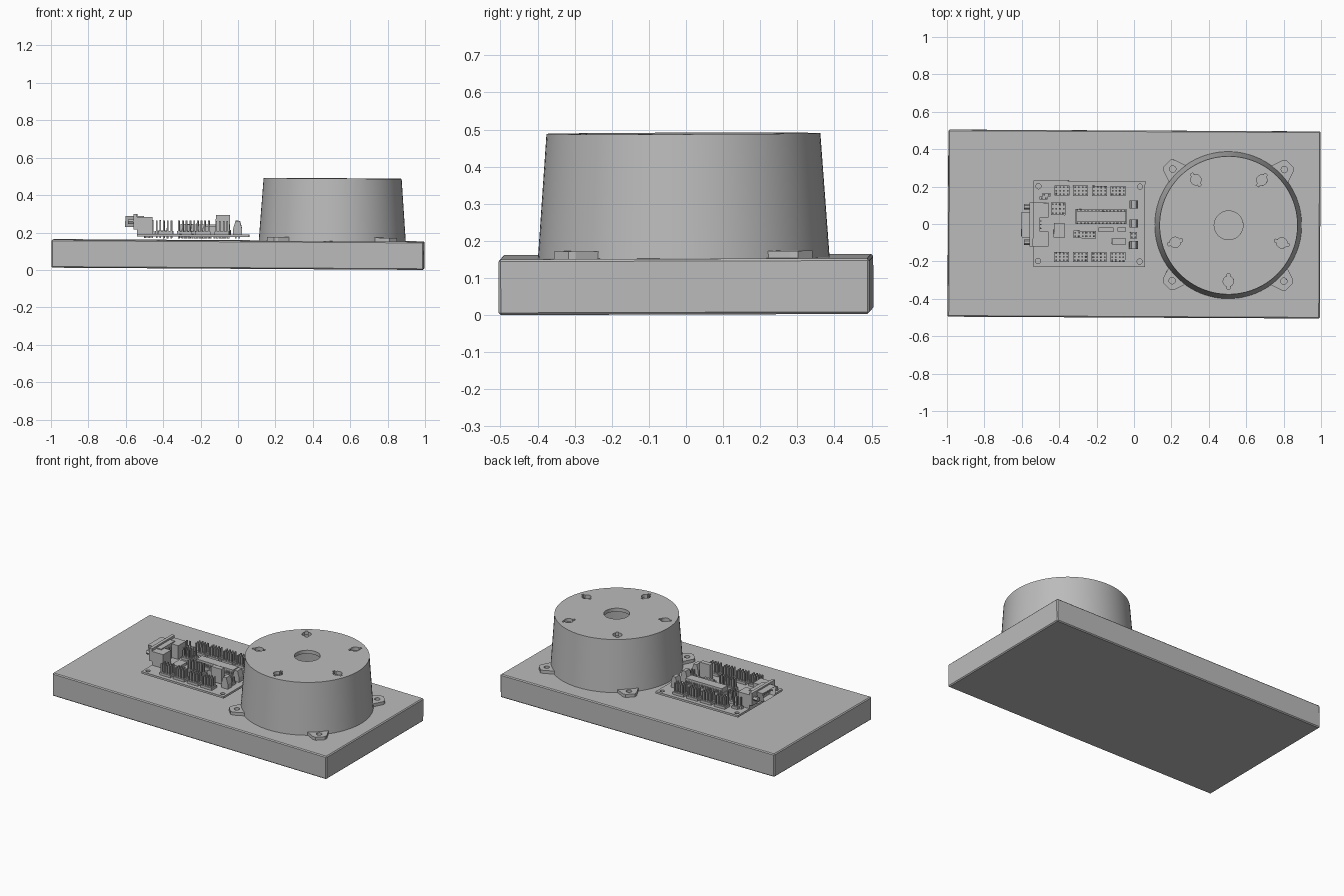
import bpy, bmesh
from math import pi, cos, sin, radians
from mathutils import Matrix, Vector, Euler

if "Cube" in bpy.data.objects:
    bpy.data.objects.remove(bpy.data.objects["Cube"])

grey = bpy.data.materials.new("plain grey")
GREY = (0.5, 0.5, 0.5, 1)
grey.use_nodes = True
grey.diffuse_color = GREY
grey.node_tree.nodes["Principled BSDF"].inputs["Base Color"].default_value = GREY

# The whole assembly leans very slightly
POSE = Matrix.Translation((0, 0, 0.0075)) @ Euler((0.003, 0.006, -0.005)).to_matrix().to_4x4()
PLATE, BOARD = 0.15, 0.182        # top of the plate, top of the circuit board
HUB = Vector((0.503, -0.003, 0))  # centre of the round housing


def finish(name, bm, smooth=False):
    bmesh.ops.recalc_face_normals(bm, faces=bm.faces)
    mesh = bpy.data.meshes.new(name)
    bm.to_mesh(mesh)
    bm.free()
    mesh.materials.append(grey)
    ob = bpy.data.objects.new(name, mesh)
    bpy.context.collection.objects.link(ob)
    ob.matrix_world = POSE
    if smooth:
        activate(ob)
        bpy.ops.object.shade_smooth_by_angle(angle=radians(30))
    return ob


def activate(ob):
    bpy.ops.object.select_all(action='DESELECT')
    ob.select_set(True)
    bpy.context.view_layer.objects.active = ob


def box(bm, x0, x1, y0, y1, z0, z1, m=Matrix()):
    t = Matrix.Translation(((x0 + x1) / 2, (y0 + y1) / 2, (z0 + z1) / 2))
    s = Matrix.Diagonal((x1 - x0, y1 - y0, z1 - z0, 1))
    return bmesh.ops.create_cube(bm, size=1, matrix=m @ t @ s)["verts"]


def rod(bm, x, y, z0, z1, r, n=24, m=Matrix()):
    bmesh.ops.create_cone(bm, cap_ends=True, segments=n, radius1=r, radius2=r, depth=z1 - z0,
                          matrix=m @ Matrix.Translation((x, y, (z0 + z1) / 2)))


def prism(bm, pts, m=Matrix(), depth=0.02):
    face = bm.faces.new([bm.verts.new(m @ Vector((x, y, 0))) for x, y in pts])
    new = bmesh.ops.extrude_face_region(bm, geom=[face])["geom"]
    up = m.to_3x3() @ Vector((0, 0, depth))
    bmesh.ops.translate(bm, vec=up, verts=[v for v in new if isinstance(v, bmesh.types.BMVert)])


def cut(ob, bm):
    cutter = finish("cutter", bm)
    cutter.hide_render = True
    mod = ob.modifiers.new("holes", 'BOOLEAN')
    mod.operation, mod.solver, mod.object = 'DIFFERENCE', 'EXACT', cutter
    activate(ob)
    bpy.ops.object.modifier_apply(modifier=mod.name)
    bpy.data.objects.remove(cutter)


# Base plate with softened edges
bm = bmesh.new()
box(bm, -0.995, 0.995, -0.5, 0.5, 0, PLATE)
bmesh.ops.bevel(bm, geom=bm.edges[:], offset=0.006, segments=1, affect='EDGES')
finish("base_plate", bm)

# Tapered hollow housing, lathed from its wall profile
bm = bmesh.new()
profile = [(0, 0.485), (0.369, 0.485), (0.393, PLATE), (0.373, PLATE), (0.35, 0.462), (0, 0.462)]
verts = [bm.verts.new(HUB + Vector((r, 0, z))) for r, z in profile]
edges = [bm.edges.new(p) for p in zip(verts, verts[1:])]
bmesh.ops.spin(bm, geom=verts + edges, cent=HUB, axis=(0, 0, 1), angle=2 * pi, steps=96)
bmesh.ops.remove_doubles(bm, verts=bm.verts, dist=0.0005)
housing = finish("round_housing", bm)

# Centre opening and five round holes, each crossed by a radial slot
bm, slots = bmesh.new(), bmesh.new()
rod(bm, HUB.x, HUB.y, 0.4, 0.6, 0.077, 48)
for k in range(5):
    m = Matrix.Translation(HUB) @ Matrix.Rotation(-pi / 2 + k * 2 * pi / 5, 4, 'Z')
    rod(bm, 0.3, 0, 0.4, 0.6, 0.028, 24, m)
    box(slots, 0.26, 0.34, -0.008, 0.008, 0.4, 0.6, m)
cut(housing, bm)
cut(housing, slots)
activate(housing)
bpy.ops.object.shade_smooth_by_angle(angle=radians(30))

# Four tapered mounting tabs
bm, holes = bmesh.new(), bmesh.new()
for k in range(4):
    m = Matrix.Translation(HUB + Vector((0, 0, PLATE))) @ Matrix.Rotation(pi / 4 + k * pi / 2, 4, 'Z')
    prism(bm, [(0.38, -0.065), (0.45, -0.042), (0.465, -0.028), (0.465, 0.028), (0.45, 0.042), (0.38, 0.065)], m)
    rod(holes, 0.422, 0, 0.004, 0.1, 0.017, 24, m)
cut(finish("mounting_tabs", bm), holes)

# Circuit board with corner holes
bm, holes = bmesh.new(), bmesh.new()
box(bm, -0.54, 0.058, -0.23, 0.23, BOARD - 0.013, BOARD)
for x in (-0.513, 0.03):
    for y in (-0.2, 0.2):
        rod(holes, x, y, 0.16, 0.2, 0.014)
cut(finish("circuit_board", bm), holes)

# Pin headers: a low block with a grid of pins running through the board
bm = bmesh.new()


def header(cx, cy, nx, ny, px=0.02, py=0.02, top=0.255):
    box(bm, cx - nx * px / 2, cx + nx * px / 2, cy - ny * py / 2, cy + ny * py / 2, BOARD, BOARD + 0.016)
    for i in range(nx):
        for j in range(ny):
            x, y = cx + (i - (nx - 1) / 2) * px, cy + (j - (ny - 1) / 2) * py
            box(bm, x - 0.004, x + 0.004, y - 0.004, y + 0.004, 0.16, top)


for k in range(4):
    for side in (-1, 1):
        header(-0.387 + 0.1 * k, 0.177 * side, 4, 3, 0.02, 0.018)
header(-0.265, -0.057, 6, 2)
header(-0.407, 0.08, 4, 3, 0.019, 0.023)
header(-0.003, -0.06, 2, 2, 0.018, 0.018, 0.23)
header(-0.485, 0.137, 2, 1, 0.022, 0.018)
header(-0.47, 0.155, 2, 1, 0.022, 0.018)
finish("pin_headers", bm)

# Long chip in its socket, with legs along both sides
bm = bmesh.new()
box(bm, -0.315, -0.04, 0.0, 0.078, BOARD, 0.205)
box(bm, -0.31, -0.045, 0.01, 0.068, 0.205, 0.235)
for k in range(14):
    x = -0.304 + 0.0195 * k
    for y in (0.006, 0.072):
        box(bm, x - 0.004, x + 0.004, y - 0.004, y + 0.004, 0.16, 0.222)
finish("long_chip", bm)

# Small parts: chip, crystal, resistor block and upright regulator
bm = bmesh.new()
box(bm, -0.43, -0.373, -0.075, 0.005, BOARD, 0.2)
box(bm, -0.19, -0.11, -0.043, -0.018, BOARD, 0.215)
box(bm, -0.185, -0.115, -0.038, -0.023, 0.215, 0.223)
box(bm, -0.09, -0.045, -0.04, -0.018, BOARD, 0.2)
box(bm, -0.12, -0.045, -0.108, -0.078, BOARD + 0.006, 0.285)
for x in (-0.108, -0.083, -0.058):
    box(bm, x - 0.004, x + 0.004, -0.097, -0.089, 0.16, 0.2)
finish("small_components", bm)

# Three tapered terminals on the inner edge of the board
bm = bmesh.new()
for y in (0.105, 0.003, -0.112):
    for v in box(bm, -0.026, 0.02, y - 0.022, y + 0.022, 0.215, 0.255):
        if v.co.z > 0.23:
            v.co.x = -0.003 + (v.co.x + 0.003) * 0.5
    box(bm, -0.026, 0.02, y - 0.022, y + 0.022, BOARD, 0.215)
finish("edge_terminals", bm)

# Serial socket: D-shaped shell, flange, screw nuts and brackets
bm = bmesh.new()
outline = [(-0.068, 0.278), (0.068, 0.278), (0.056, 0.218), (-0.056, 0.218)]
facing = Matrix(((0, 0, -1, -0.558), (1, 0, 0, -0.005), (0, 1, 0, 0), (0, 0, 0, 1)))
prism(bm, outline, facing, 0.046)
front = min(bm.faces, key=lambda f: f.calc_center_median().x)
bmesh.ops.inset_individual(bm, faces=[front], thickness=0.005)
bmesh.ops.translate(bm, vec=(0.035, 0, 0), verts=front.verts)
box(bm, -0.56, -0.54, -0.122, 0.112, 0.206, 0.288)
box(bm, -0.54, -0.505, -0.075, 0.065, 0.2, 0.278)
lying = Matrix.Rotation(-pi / 2, 4, 'Y')
for y in (-0.1, 0.09):
    rod(bm, 0.247, y, 0.56, 0.59, 0.014, 6, lying)
for y in (-0.122, 0.032):
    box(bm, -0.54, -0.458, y, y + 0.08, BOARD, 0.272)
for k in range(5):
    rod(bm, 0.257, -0.045 + 0.02 * k, 0.565, 0.595, 0.004, 8, lying)
    box(bm, -0.503, -0.497, -0.048 + 0.02 * k, -0.042 + 0.02 * k, 0.16, 0.26)
finish("serial_socket", bm)
